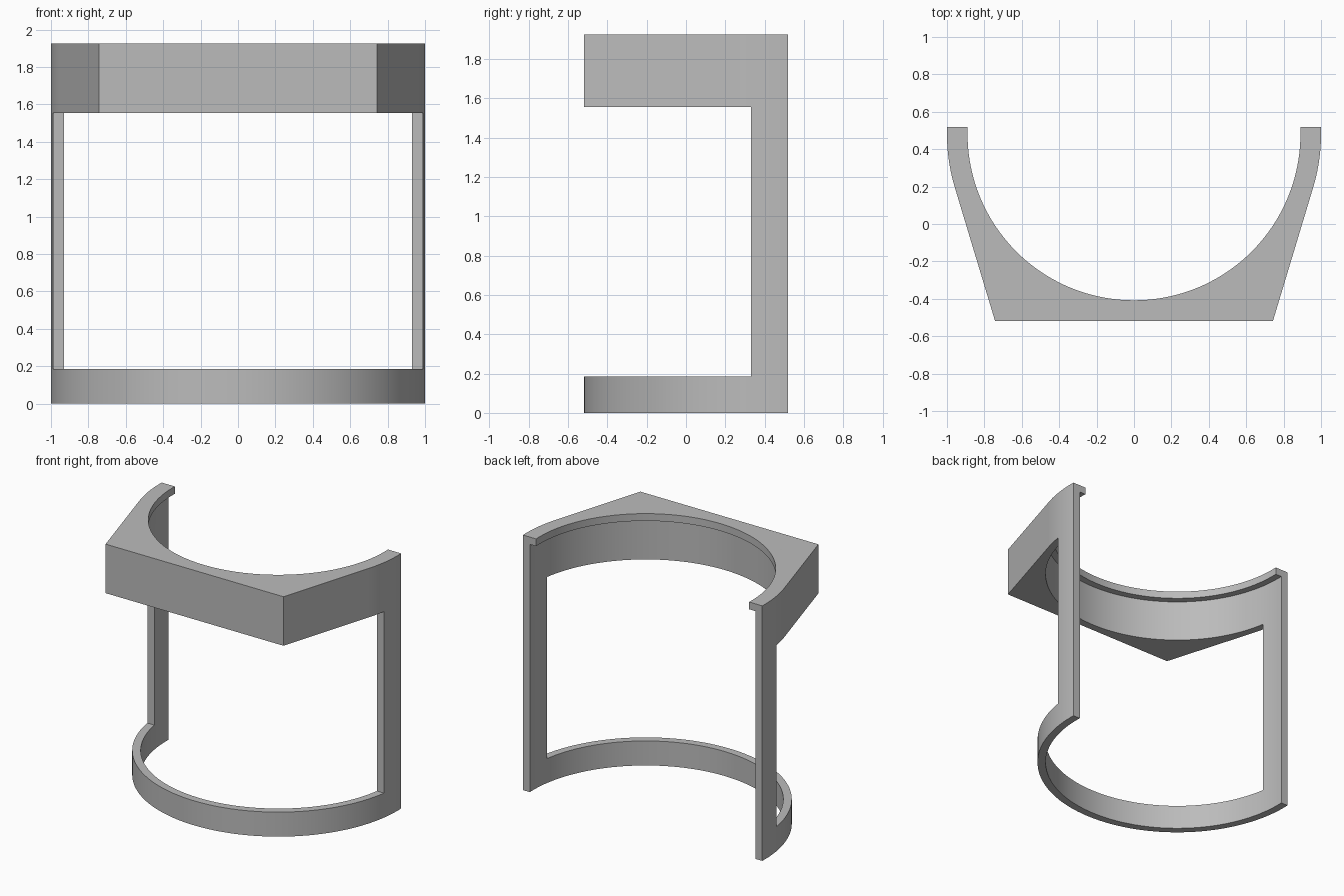
import bpy, bmesh
from math import asin, atan, cos, sin, pi

if "Cube" in bpy.data.objects:
    bpy.data.objects.remove(bpy.data.objects["Cube"], do_unlink=True)

CY = 0.482                      # y of the common arc centre
BACK = 0.518                    # flat rear ends
FRONT = CY - 1.0
HEIGHT, BLOCK_Z, BASE_Z, LIP_Z = 1.925, 1.555, 0.185, 1.87
R_OUT, R_WALL, R_LIP, R_MID = 1.0, 0.942, 0.89, 0.97
CORNER_X = 0.743

grey = bpy.data.materials.new("plain grey")
grey.use_nodes = True
colour = (0.5, 0.5, 0.5, 1)
grey.diffuse_color = colour
grey.node_tree.nodes["Principled BSDF"].inputs["Base Color"].default_value = colour


def arc(r, a0, a1, n=96):
    return [(r * cos(a0 + (a1 - a0) * i / n), CY + r * sin(a0 + (a1 - a0) * i / n))
            for i in range(n + 1)]


def open_arc(r):
    """Front half circle running on to the flat rear ends."""
    a = asin((BACK - CY) / r)
    return arc(r, -pi - a, a)


def prism(name, outline, z0, z1):
    bm = bmesh.new()
    face = bm.faces.new([bm.verts.new((x, y, z0)) for x, y in outline])
    top = bmesh.ops.extrude_face_region(bm, geom=[face])["geom"]
    bmesh.ops.translate(bm, vec=(0, 0, z1 - z0),
                        verts=[v for v in top if isinstance(v, bmesh.types.BMVert)])
    bmesh.ops.recalc_face_normals(bm, faces=bm.faces)
    mesh = bpy.data.meshes.new(name)
    bm.to_mesh(mesh)
    bm.free()
    mesh.materials.append(grey)
    ob = bpy.data.objects.new(name, mesh)
    bpy.context.collection.objects.link(ob)
    return ob


def combine(target, tool, operation):
    mod = target.modifiers.new(operation, "BOOLEAN")
    mod.operation, mod.solver, mod.object = operation, "EXACT", tool
    bpy.context.view_layer.objects.active = target
    bpy.ops.object.modifier_apply(modifier=mod.name)
    bpy.data.objects.remove(tool, do_unlink=True)


# Curved wall: base ring, two posts and upper band
frame = prism("curved_frame", open_arc(R_OUT) + open_arc(R_WALL)[::-1], 0, HEIGHT)

# Large front opening between base ring and upper band
window = [(-2, -2), (2, -2), (2, 0.33), (-2, 0.33)]
combine(frame, prism("opening_cutter", window, BASE_Z, BLOCK_Z), "DIFFERENCE")

# Angular front block, its sides tangent to the curved wall
tangent = -pi / 2 + 2 * atan(CORNER_X)
tx, ty = cos(tangent), CY + sin(tangent)
block = [(-tx, ty), (-CORNER_X, FRONT), (CORNER_X, FRONT), (tx, ty)]
block += arc(R_MID, tangent, -pi - tangent)
combine(frame, prism("front_block", block, BLOCK_Z, HEIGHT), "UNION")

# Thin lip overhanging the inside of the top
lip = open_arc(R_MID) + open_arc(R_LIP)[::-1]
combine(frame, prism("top_lip", lip, LIP_Z, HEIGHT), "UNION")

# Smooth arcs with crisp edges
bpy.ops.object.select_all(action="DESELECT")
frame.select_set(True)
bpy.context.view_layer.objects.active = frame
bpy.ops.object.shade_smooth_by_angle(angle=pi / 9)
